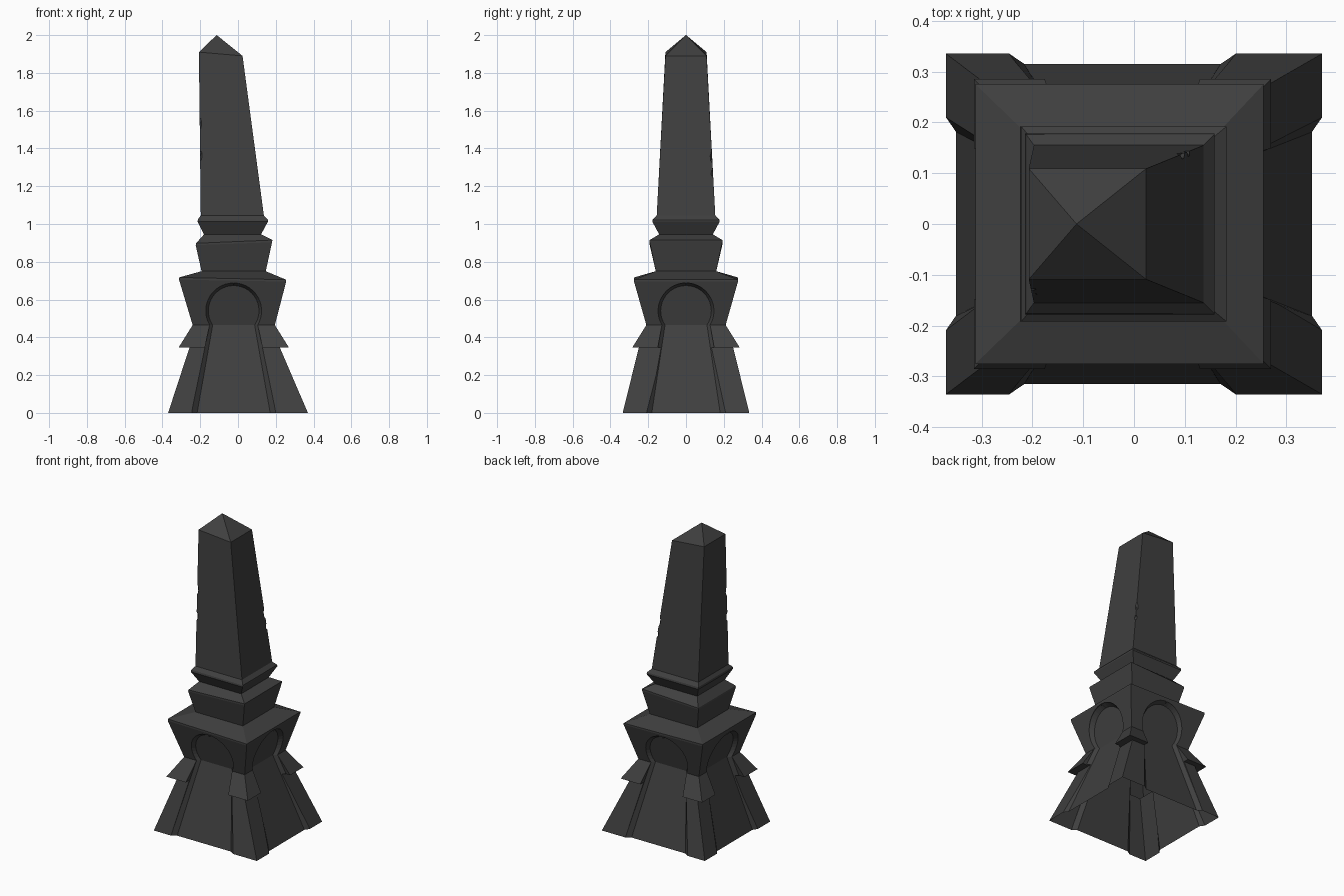
import bpy, bmesh, math
from mathutils import Vector, Matrix

if "Cube" in bpy.data.objects:
    bpy.data.objects.remove(bpy.data.objects["Cube"])

stone = bpy.data.materials.new("dark_stone")
stone.diffuse_color = (0.05, 0.05, 0.05, 1)
stone.use_nodes = True
stone.node_tree.nodes["Principled BSDF"].inputs["Base Color"].default_value = stone.diffuse_color


def add_loft(bm, rings):
    """Skin a list of equal-length point rings into a closed solid."""
    rows = [[bm.verts.new(p) for p in r] for r in rings]
    n = len(rows[0])
    for a, b in zip(rows, rows[1:]):
        for i in range(n):
            j = (i + 1) % n
            bm.faces.new((a[i], a[j], b[j], b[i]))
    bm.faces.new(rows[0][::-1])
    bm.faces.new(rows[-1])


def finish(bm, name):
    bmesh.ops.recalc_face_normals(bm, faces=bm.faces)
    me = bpy.data.meshes.new(name)
    bm.to_mesh(me)
    bm.free()
    ob = bpy.data.objects.new(name, me)
    bpy.context.collection.objects.link(ob)
    return ob


def tiers(name, rows):
    """Stack of four-sided sections: x left, x right, half depth, z left, z right."""
    bm = bmesh.new()
    add_loft(bm, [[(xl, -y, zl), (xr, -y, zr), (xr, y, zr), (xl, y, zl)]
                  for xl, xr, y, zl, zr in rows])
    ob = finish(bm, name)
    ob.data.materials.append(stone)
    return ob


def cut(ob, cutter):
    m = ob.modifiers.new("cut", 'BOOLEAN')
    m.object, m.operation, m.solver = cutter, 'DIFFERENCE', 'EXACT'
    bpy.context.view_layer.objects.active = ob
    bpy.ops.object.modifier_apply(modifier=m.name)
    bpy.data.objects.remove(cutter)


def open_ends(ob, *levels):
    """Remove hidden flat caps so the monument is a hollow shell."""
    bm = bmesh.new()
    bm.from_mesh(ob.data)
    dead = [f for f in bm.faces
            if any(all(abs(v.co.z - z) < 1e-4 for v in f.verts) for z in levels)]
    bmesh.ops.delete(bm, geom=dead, context='FACES')
    bm.to_mesh(ob.data)
    bm.free()


def lerp3(k, z):
    """Piecewise line through the heights 0, neck and capital edge."""
    if z < 0.465:
        return k[0] + (k[1] - k[0]) * z / 0.465
    return k[1] + (k[2] - k[1]) * (z - 0.465) / 0.245


# Pedestal: splayed legs, flared collar, flared capital
pedestal = tiers("pedestal", [
    (-0.37, 0.37, 0.335, 0, 0),
    (-0.257, 0.222, 0.25, 0.345, 0.345),
    (-0.315, 0.27, 0.285, 0.345, 0.345),
    (-0.24, 0.195, 0.21, 0.465, 0.465),
    (-0.312, 0.255, 0.275, 0.705, 0.695),
    (-0.312, 0.255, 0.275, 0.717, 0.705),
    (-0.193, 0.147, 0.16, 0.75, 0.75)])


# Keyhole recess on each side of the pedestal, with splayed edges
def keyhole(bm, normal, tangent, centre, surf, core, w_out, w_in):
    n, t = Vector(normal), Vector(tangent)
    zc, ro, ri = 0.54, 0.148, 0.134
    prof = [(w_out + 0.004, -0.02, w_in + 0.004, -0.02)]
    ao, ai = math.asin(-0.075 / ro), math.asin(-0.075 / ri)
    end, steps = math.radians(89), 14
    for i in range(steps + 1):
        o = ao + (end - ao) * i / steps
        q = ai + (end - ai) * i / steps
        prof.append((ro * math.cos(o), zc + ro * math.sin(o),
                     ri * math.cos(q), zc + ri * math.sin(q)))
    rings = []
    for wo, zo, wi, zi in prof:
        s, c = lerp3(surf, zo) + 0.001, lerp3(core, zi)
        pts = [(-wo, 0.6, zo), (wo, 0.6, zo), (wo, s, zo),
               (wi, c, zi), (-wi, c, zi), (-wo, s, zo)]
        rings.append([t * (centre + a) + n * d + Vector((0, 0, z)) for a, d, z in pts])
    add_loft(bm, rings)


bm = bmesh.new()
for sgn in (-1, 1):
    keyhole(bm, (0, sgn, 0), (1, 0, 0), -0.023, (0.335, 0.21, 0.275),
            (0.315, 0.188, 0.25), 0.224, 0.193)
keyhole(bm, (-1, 0, 0), (0, 1, 0), 0, (0.37, 0.24, 0.31), (0.35, 0.215, 0.285), 0.21, 0.18)
keyhole(bm, (1, 0, 0), (0, 1, 0), 0, (0.37, 0.195, 0.25), (0.35, 0.172, 0.225), 0.21, 0.18)
cut(pedestal, finish(bm, "recess_cutter"))
open_ends(pedestal, 0, 0.75)

# Stepped blocks between pedestal and shaft
blocks = tiers("stepped_blocks", [
    (-0.193, 0.147, 0.16, 0.75, 0.75),
    (-0.224, 0.18, 0.192, 0.888, 0.903),
    (-0.222, 0.182, 0.192, 0.898, 0.915),
    (-0.18, 0.122, 0.142, 0.945, 0.945),
    (-0.214, 0.158, 0.178, 1.012, 1.012),
    (-0.212, 0.158, 0.176, 1.025, 1.022),
    (-0.197, 0.137, 0.155, 1.045, 1.045)])
open_ends(blocks, 0.75, 1.045)

# Tapered shaft with pyramid tip
a = 0.0005
shaft = tiers("obelisk_shaft", [
    (-0.197, 0.137, 0.155, 1.045, 1.045),
    (-0.207, 0.024, 0.109, 1.91, 1.89),
    (-0.113 - a, -0.113 + a, a, 2, 2)])

# Chips knocked out of two shaft corners
bm = bmesh.new()
for sx, sy, z, h in ((-1, -1, 1.53, 0.05), (-1, -1, 1.36, 0.045),
                     (1, 1, 1.36, 0.055), (1, 1, 1.27, 0.03)):
    f = (z - 1.045) / 0.855
    x = -0.197 - 0.01 * f if sx < 0 else 0.137 - 0.113 * f
    y = sy * (0.155 - 0.046 * f)
    place = (Matrix.Translation((x + sx * 0.012, y + sy * 0.012, z))
             @ Matrix.Rotation(z * 7, 4, 'Z') @ Matrix.Diagonal((0.03, 0.03, h, 1)))
    bmesh.ops.create_icosphere(bm, subdivisions=1, radius=1, matrix=place)
cut(shaft, finish(bm, "chip_cutter"))
open_ends(shaft, 1.045)
